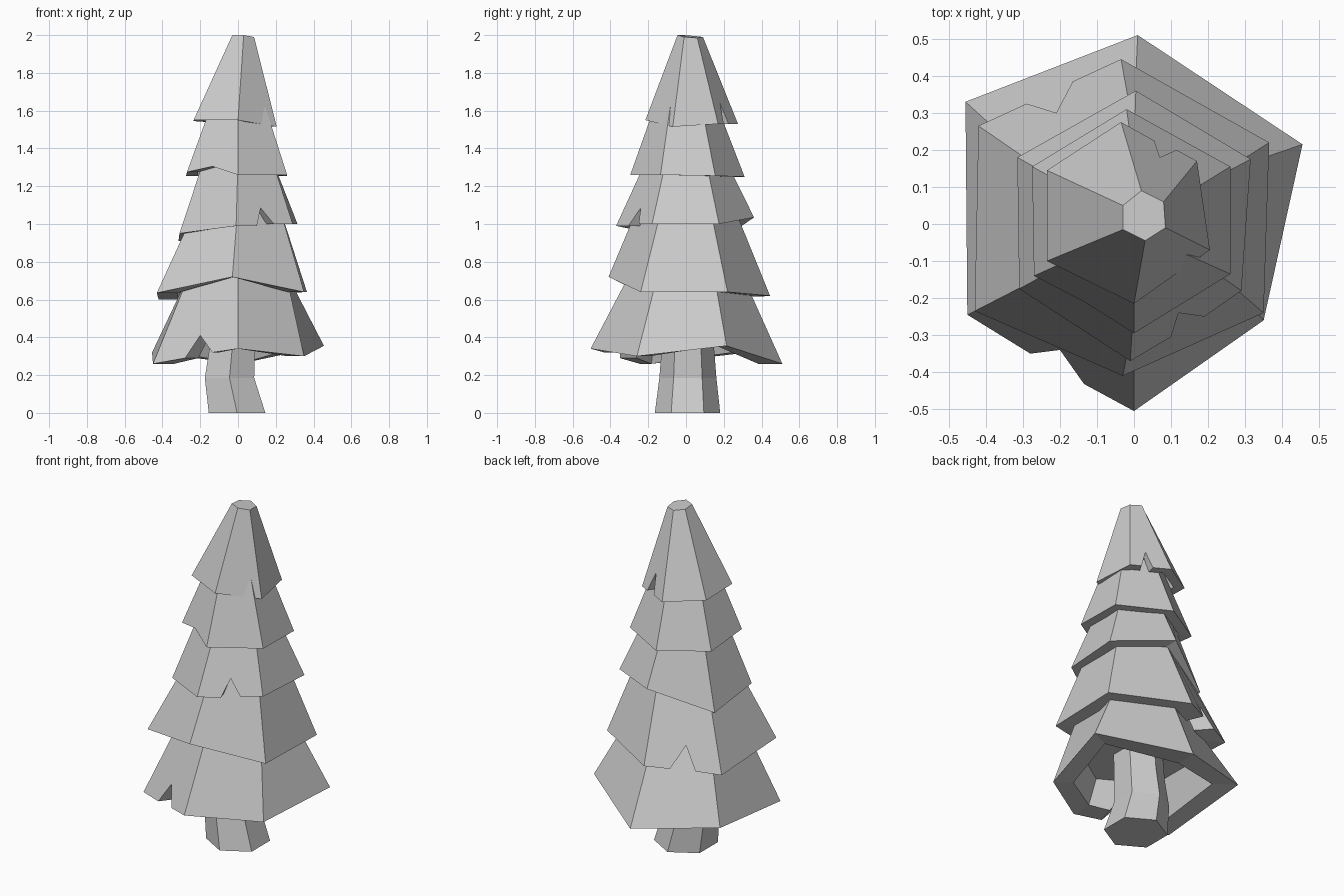
import bpy, bmesh, math
from mathutils import Vector

if "Cube" in bpy.data.objects:
    bpy.data.objects.remove(bpy.data.objects["Cube"])


def finish(bm, name):
    bmesh.ops.recalc_face_normals(bm, faces=bm.faces)
    me = bpy.data.meshes.new(name)
    bm.to_mesh(me)
    bm.free()
    ob = bpy.data.objects.new(name, me)
    bpy.context.collection.objects.link(ob)


def hexagon(r, z, cx=0.0, cy=0.0, sy=1.0):
    # six points, counter-clockwise, starting at the back (+y)
    return [Vector((cx + r * math.cos(math.radians(90 + 60 * i)),
                    cy + r * sy * math.sin(math.radians(90 + 60 * i)), z)) for i in range(6)]


def skirt(name, corners, top, edge=None, extra=(), inner=0.75, depth=0.17):
    """Thick hollow branch skirt; extra points break one rim edge (notch or bump)."""
    bm = bmesh.new()
    corners = [Vector(c) for c in corners]
    shrink = lambda p: Vector((p.x * inner, p.y * inner, p.z))
    new = lambda pts: [bm.verts.new(p) for p in pts]
    mids = [Vector(p) for p in extra]
    zi = sum(c.z for c in corners) / 6 + depth
    zb = zi - depth
    k = (zi - zb) / (top[0].z - zb)
    roof = [c.lerp(t, k) * inner for c, t in zip(corners, top)]
    for p in roof:
        p.z = zi
    o, i = new(corners), new([shrink(c) for c in corners])
    om, im = new(mids), new([shrink(p) for p in mids])
    t, r = new(top), new(roof)
    for n in range(6):
        m = (n + 1) % 6
        a = [o[n]] + (om if n == edge else []) + [o[m]]
        b = [i[n]] + (im if n == edge else []) + [i[m]]
        bm.faces.new(a + [t[m], t[n]])
        bm.faces.new(b + [r[m], r[n]])
        for q in range(len(a) - 1):
            bm.faces.new((a[q], b[q], b[q + 1], a[q + 1]))
    bm.faces.new(t)
    bm.faces.new(r)
    finish(bm, name)


# Branch skirts, bottom to top
skirt("branches_1",
      [(.01, .51, .26), (-.455, .33, .32), (-.45, -.245, .26),
       (0, -.505, .34), (.35, -.26, .30), (.455, .215, .355)],
      hexagon(.29, .75), 2,
      [(-.28, -.35, .29), (-.2, -.34, .41), (-.135, -.432, .32)])

# skirt 2 carries a notch at the back left
skirt("branches_2",
      [(-.035, .445, .62), (-.42, .265, .6), (-.43, -.235, .635),
       (-.03, -.41, .72), (.35, -.24, .64), (.365, .22, .64)],
      hexagon(.25, 1.1), 0,
      [(-.165, .385, .615), (-.21, .3, .735), (-.29, .325, .61)])

skirt("branches_3",
      [(.005, .36, 1.035), (-.315, .18, .91), (-.31, -.175, .95),
       (-.01, -.37, .99), (.29, -.18, 1.0), (.315, .175, 1.0)],
      hexagon(.205, 1.35), 3,
      [(.1, -.305, .99), (.12, -.24, 1.085), (.19, -.25, 1.0)])

skirt("branches_4",
      [(-.02, .31, 1.25), (-.275, .155, 1.255), (-.27, -.14, 1.275),
       (0, -.295, 1.26), (.26, -.135, 1.26), (.26, .155, 1.255)],
      hexagon(.167, 1.62), 2, [(-.135, -.21, 1.305)], inner=.78)

skirt("branches_5",
      [(-.035, .275, 1.53), (-.235, .145, 1.545), (-.235, -.1, 1.55),
       (0, -.215, 1.55), (.205, -.07, 1.515), (.17, .17, 1.53)],
      [Vector(p) for p in ((.02, .09, 1.99), (-.03, .05, 1.995), (-.03, -.015, 2.0),
                           (.03, -.045, 2.0), (.085, -.01, 1.99), (.08, .06, 1.985))],
      5, [(.115, .2, 1.53), (.07, .18, 1.64), (.055, .225, 1.53)], inner=.78)

# Slightly crooked trunk
bm = bmesh.new()
rings = [[bm.verts.new(p) for p in hexagon(*a)] for a in (
    (.173, 0, -.005, .008), (.151, .185, -.045, .01), (.138, .35, -.03, .01), (.135, .5, -.02, .01))]
for lo, hi in zip(rings, rings[1:]):
    for n in range(6):
        m = (n + 1) % 6
        bm.faces.new((lo[n], lo[m], hi[m], hi[n]))
bm.faces.new(rings[0])
bm.faces.new(rings[-1])
finish(bm, "trunk")
